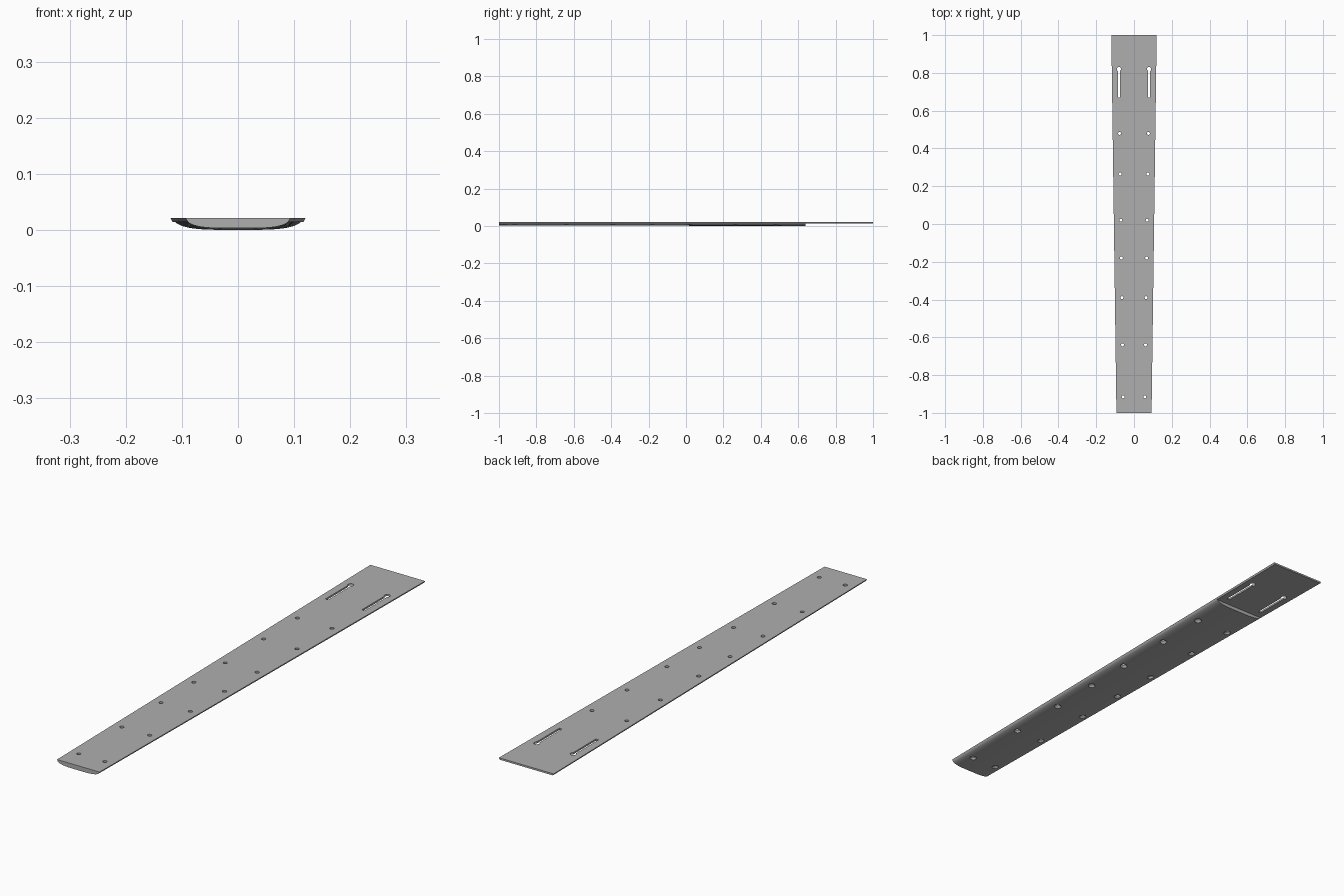
import bpy, bmesh, math
from mathutils import Matrix

if "Cube" in bpy.data.objects:
    bpy.data.objects.remove(bpy.data.objects["Cube"])

TOP, THIN, STEP_Y = 0.021, 0.007, 0.64

grey = bpy.data.materials.new("mid grey")
grey.use_nodes = True
colour = (0.43, 0.43, 0.43, 1)
grey.diffuse_color = colour
grey.node_tree.nodes["Principled BSDF"].inputs["Base Color"].default_value = colour


def half_width(y):
    return 0.1065 + 0.0135 * y


def make_object(name, bm):
    mesh = bpy.data.meshes.new(name)
    bmesh.ops.recalc_face_normals(bm, faces=bm.faces)
    bm.to_mesh(mesh)
    bm.free()
    obj = bpy.data.objects.new(name, mesh)
    bpy.context.collection.objects.link(obj)
    return obj


def add_ring(bm, y, depth, thin=False):
    """Flat top with a rounded belly; a thin ring has its belly cut off."""
    start = math.asin(THIN / depth)
    steps = 24
    angles = [0] + [start + (math.pi - 2 * start) * i / steps
                    for i in range(steps + 1)] + [math.pi]
    ring = []
    for a in angles:
        c = math.cos(a)
        x = math.copysign(math.sqrt(abs(c)), c) * half_width(y)
        drop = depth * math.sin(a)
        if thin:
            drop = min(drop, THIN)
        ring.append(bm.verts.new((x, y, TOP - drop)))
    return ring


# Tapered board: full belly up to the step, thin tongue behind it
bm = bmesh.new()
rings = [add_ring(bm, -1, 0.018), add_ring(bm, STEP_Y, TOP),
         add_ring(bm, STEP_Y, TOP, True), add_ring(bm, 1, TOP, True)]
for a, b in zip(rings, rings[1:]):
    for i in range(len(a)):
        j = (i + 1) % len(a)
        bm.faces.new((a[i], a[j], b[j], b[i]))
bm.faces.new(rings[0])
bm.faces.new(rings[-1])
bmesh.ops.remove_doubles(bm, verts=bm.verts, dist=0.00001)
board = make_object("tapered_board", bm)
board.data.materials.append(grey)


def cone(bm, x, y, z0, z1, r0, r1):
    bmesh.ops.create_cone(bm, cap_ends=True, segments=24, radius1=r0, radius2=r1,
                          depth=z1 - z0,
                          matrix=Matrix.Translation((x, y, (z0 + z1) / 2)))


# Countersunk screw holes and keyhole slots, mirrored left and right
holes, sinks, slots, eyes = (bmesh.new() for _ in range(4))
for side in (-1, 1):
    for y in (0.48, 0.265, 0.02, -0.18, -0.39, -0.64, -0.915):
        x = side * (half_width(y) - 0.037)
        cone(holes, x, y, -0.02, 0.04, 0.008, 0.008)
        cone(sinks, x, y, -0.004, 0.012, 0.019, 0.007)
    x = side * 0.08
    size = Matrix.Diagonal((0.012, 0.15, 0.06, 1))
    bmesh.ops.create_cube(slots, size=1,
                          matrix=Matrix.Translation((x, 0.745, 0.01)) @ size)
    cone(eyes, x, 0.82, -0.02, 0.04, 0.011, 0.011)

bpy.context.view_layer.objects.active = board
board.select_set(True)
for name, cutter_bm in (("screw_hole_cutter", holes), ("countersink_cutter", sinks),
                        ("slot_cutter", slots), ("keyhole_cutter", eyes)):
    cutter = make_object(name, cutter_bm)
    cutter.hide_render = True
    mod = board.modifiers.new(name, 'BOOLEAN')
    mod.operation = 'DIFFERENCE'
    mod.solver = 'EXACT'
    mod.object = cutter
    bpy.ops.object.modifier_apply(modifier=mod.name)
    bpy.data.objects.remove(cutter)

# Smooth belly, crisp edges
bpy.ops.object.shade_smooth_by_angle(angle=math.radians(25))
